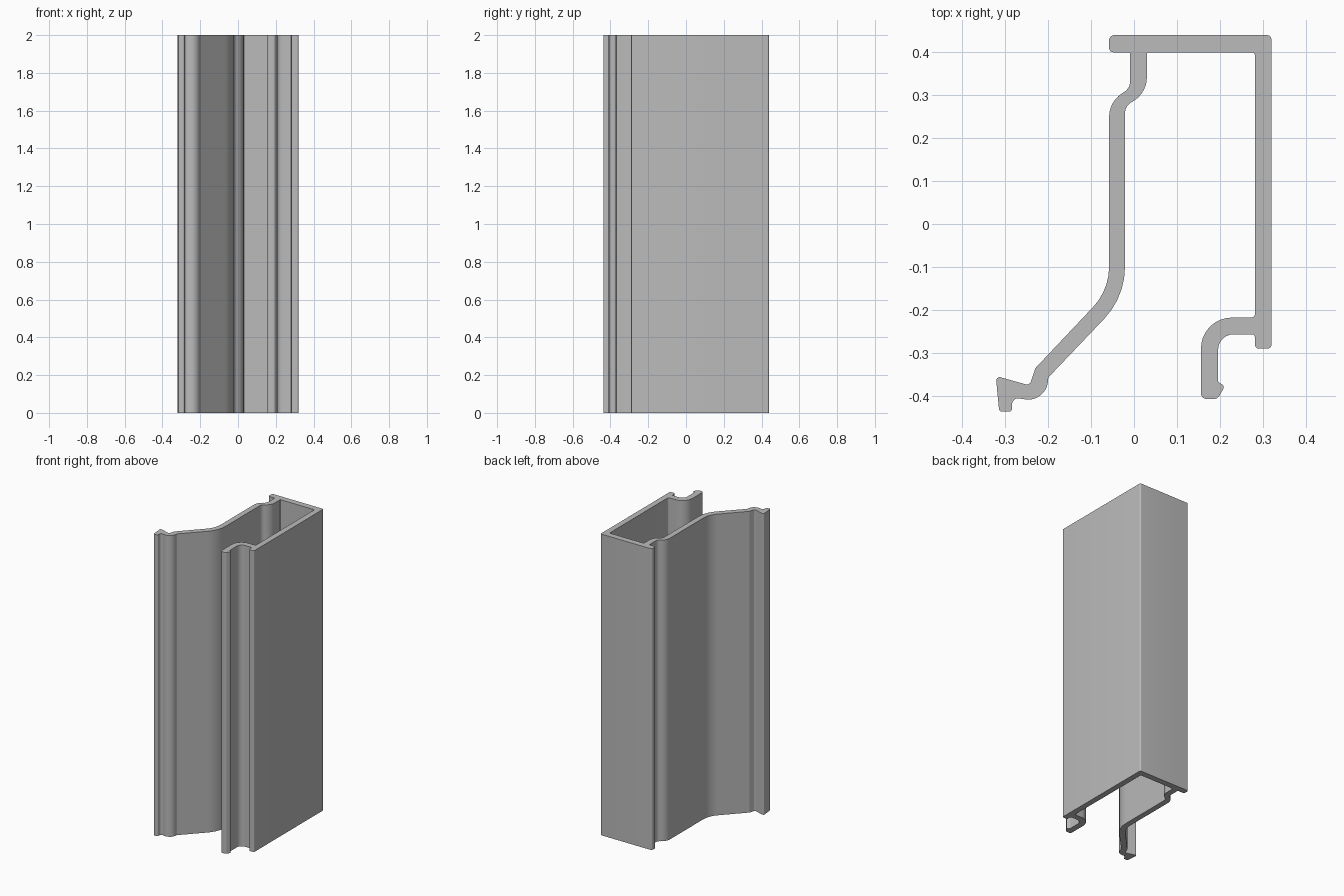
import bpy, bmesh, math
from mathutils import Vector

cube = bpy.data.objects.get("Cube")
if cube:
    bpy.data.objects.remove(cube, do_unlink=True)

HEIGHT = 2.0

# Each profile corner is x, y, fillet radius
box_wall = [
    (-0.058, 0.44, 0.012), (0.32, 0.44, 0.01), (0.32, -0.29, 0.008),
    (0.282, -0.29, 0.008), (0.282, -0.257, 0.008),
]
hook = [
    (0.196, -0.257, 0.036), (0.196, -0.368, 0.004), (0.212, -0.378, 0.008),
    (0.194, -0.408, 0.016), (0.156, -0.408, 0.014), (0.156, -0.218, 0.072),
]
inner_box = [(0.282, -0.218, 0.01), (0.282, 0.4, 0.008), (0.03, 0.4, 0.005)]
web_inner = [
    (0.03, 0.304, 0.065), (-0.021, 0.275, 0.03),
    (-0.021, -0.17, 0.175), (-0.2, -0.358, 0.012),
]
foot = [
    (-0.202, -0.416, 0.046), (-0.284, -0.404, 0.014), (-0.284, -0.437, 0.007),
    (-0.314, -0.437, 0.007), (-0.322, -0.354, 0.008), (-0.243, -0.376, 0.01),
    (-0.23, -0.336, 0.012),
]
web_outer = [
    (-0.058, -0.154, 0.137), (-0.058, 0.286, 0.065),
    (-0.009, 0.316, 0.03), (-0.009, 0.4, 0.004), (-0.058, 0.4, 0.01),
]


def fillet(corners):
    """Replace every corner by a circular arc tangent to both sides."""
    points = []
    for i, (x, y, r) in enumerate(corners):
        p = Vector((x, y))
        to_prev = (Vector(corners[i - 1][:2]) - p).normalized()
        to_next = (Vector(corners[(i + 1) % len(corners)][:2]) - p).normalized()
        half = to_prev.angle(to_next) / 2
        centre = p + (to_prev + to_next).normalized() * (r / math.sin(half))
        start = p + to_prev * (r / math.tan(half)) - centre
        end = p + to_next * (r / math.tan(half)) - centre
        a0 = math.atan2(start.y, start.x)
        sweep = math.atan2(start.x * end.y - start.y * end.x, start.dot(end))
        steps = max(2, math.ceil(abs(sweep) / math.radians(10)))
        for k in range(steps + 1):
            a = a0 + sweep * k / steps
            points.append(centre + Vector((math.cos(a), math.sin(a))) * r)
    return points


# Single aluminium-grey material
grey = bpy.data.materials.new("metal grey")
grey.use_nodes = True
colour = (0.5, 0.5, 0.5, 1.0)
grey.diffuse_color = colour
grey.node_tree.nodes["Principled BSDF"].inputs["Base Color"].default_value = colour

# Extrude the closed profile upwards
outline = fillet(box_wall + hook + inner_box + web_inner + foot + web_outer)
bm = bmesh.new()
base = bm.faces.new([bm.verts.new((p.x, p.y, 0)) for p in outline])
top = bmesh.ops.extrude_face_region(bm, geom=[base], use_keep_orig=True)["geom"]
bmesh.ops.translate(bm, vec=(0, 0, HEIGHT),
                    verts=[v for v in top if isinstance(v, bmesh.types.BMVert)])
bmesh.ops.recalc_face_normals(bm, faces=bm.faces)
mesh = bpy.data.meshes.new("extruded_profile")
bm.to_mesh(mesh)
bm.free()
mesh.materials.append(grey)

profile = bpy.data.objects.new("extruded_profile", mesh)
bpy.context.collection.objects.link(profile)
bpy.context.view_layer.objects.active = profile
profile.select_set(True)
bpy.ops.object.shade_smooth_by_angle(angle=math.radians(30))
